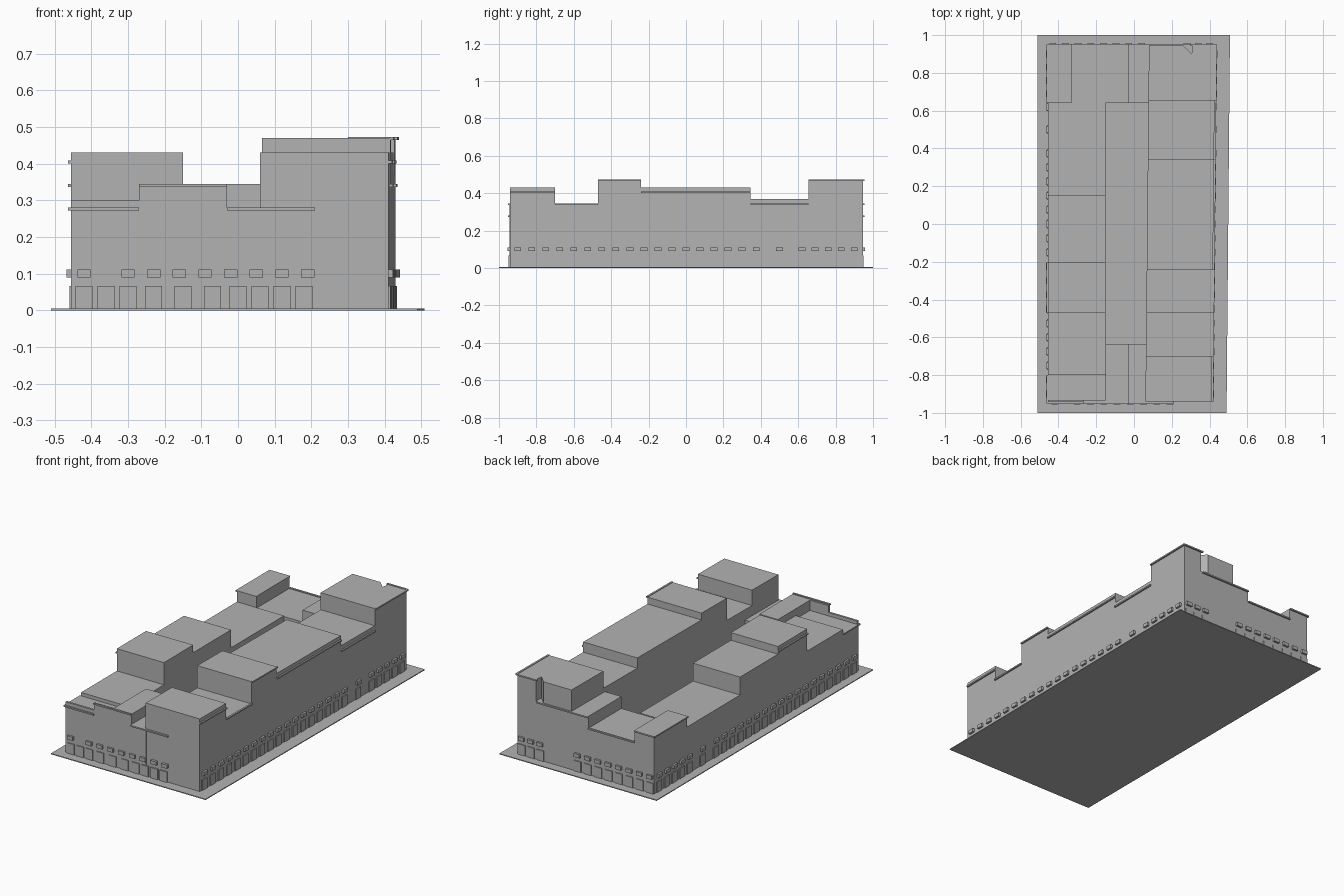
import bpy, bmesh

cube = bpy.data.objects.get("Cube")
if cube:
    bpy.data.objects.remove(cube, do_unlink=True)

grey = bpy.data.materials.new("plain_grey")
grey.use_nodes = True
grey.diffuse_color = (0.45, 0.45, 0.45, 1)
grey.node_tree.nodes["Principled BSDF"].inputs["Base Color"].default_value = (0.45, 0.45, 0.45, 1)


def finish(name, bm):
    bmesh.ops.recalc_face_normals(bm, faces=bm.faces)
    mesh = bpy.data.meshes.new(name)
    bm.to_mesh(mesh)
    bm.free()
    mesh.materials.append(grey)
    bpy.context.collection.objects.link(bpy.data.objects.new(name, mesh))


def add_prism(bm, points, z0, z1):
    """Upright prism over a footprint outline."""
    low = [bm.verts.new((x, y, z0)) for x, y in points]
    high = [bm.verts.new((x, y, z1)) for x, y in points]
    bm.faces.new(low)
    bm.faces.new(high)
    n = len(points)
    for i in range(n):
        j = (i + 1) % n
        bm.faces.new((low[i], low[j], high[j], high[i]))


def rect(x0, x1, y0, y1, slant=0):
    """Rectangle whose x sides may lean with y."""
    return [(x0 + slant * y0, y0), (x1 + slant * y0, y0),
            (x1 + slant * y1, y1), (x0 + slant * y1, y1)]


def block(name, points, z1, z0=0):
    bm = bmesh.new()
    add_prism(bm, points, z0, z1)
    finish(name, bm)


LEAN = 0.01
WEST, EAST, FRONT, BACK = -0.455, 0.42, -0.943, 0.945

# Ground slab
block("ground_slab", [(-0.51, -1), (0.49, -1), (0.508, 1), (-0.51, 1)], 0.005)

# West row of blocks, front to back: y start, y end, height
for i, (y0, y1, h) in enumerate([(FRONT, -0.8, 0.28), (-0.8, -0.47, 0.30), (-0.47, -0.2, 0.43),
                                 (-0.2, 0.15, 0.385), (0.15, 0.64, 0.28)]):
    block(f"west_block_{i + 1}", rect(WEST, -0.15, y0, y1), h)

# East row of blocks, slightly leaning in plan
for i, (y0, y1, h) in enumerate([(-0.94, -0.7, 0.43), (-0.7, -0.47, 0.34), (-0.47, -0.24, 0.47),
                                 (-0.24, 0.345, 0.43), (0.345, 0.655, 0.37)]):
    block(f"east_block_{i + 1}", rect(0.07, EAST, y0, y1, LEAN), h)

# Back east tower with a small notch in its back wall
block("back_tower_base", rect(0.07, EAST, 0.655, BACK, LEAN), 0.345)
a, b, c, d = rect(0.07, EAST, 0.655, BACK, LEAN)
block("back_tower_top", [a, b, c, (0.31, BACK), (0.305, 0.9), (0.26, BACK), d], 0.47, 0.345)

# Wings closing the courtyard
block("front_wing_high", rect(-0.15, -0.03, FRONT, -0.635), 0.34)
block("front_wing_low", rect(-0.03, 0.065, FRONT, -0.635), 0.28)
block("front_parapet", rect(-0.27, -0.15, FRONT, FRONT + 0.012), 0.34)
block("front_corner_parapet", rect(WEST, -0.27, FRONT, FRONT + 0.012), 0.3)
block("back_corner_block", rect(WEST, -0.33, 0.64, BACK), 0.345)
block("back_wing_low", rect(-0.33, -0.03, 0.64, BACK), 0.275)
block("back_wing_high", rect(-0.03, 0.08, 0.64, BACK), 0.345)


# Outline of a thin piece fixed to one of the four walls
def on_wall(wall, start, end, depth):
    if wall == "front":
        return rect(start, end, FRONT - depth, FRONT + 0.002)
    if wall == "back":
        return rect(start, end, BACK - 0.002, BACK + depth)
    if wall == "west":
        return rect(WEST - depth, WEST + 0.002, start, end)
    return rect(EAST - 0.002, EAST + depth, start, end, LEAN)


# Cornices: wall, start, end, height of the top
bands = [("front", -0.46, -0.27, 0.28), ("front", -0.27, -0.03, 0.345), ("front", -0.03, 0.21, 0.28),
         ("back", 0.3, 0.435, 0.473), ("back", -0.03, 0.3, 0.345), ("back", -0.33, -0.03, 0.28),
         ("back", -0.46, -0.33, 0.345),
         ("west", -0.95, -0.8, 0.28), ("west", -0.47, -0.2, 0.408), ("west", 0.64, 0.95, 0.345),
         ("east", -0.94, -0.7, 0.408), ("east", -0.7, -0.47, 0.345), ("east", -0.47, -0.24, 0.473),
         ("east", -0.24, 0.345, 0.408), ("east", 0.345, 0.655, 0.345), ("east", 0.655, 0.95, 0.473)]
bm = bmesh.new()
for wall, start, end, top in bands:
    add_prism(bm, on_wall(wall, start, end, 0.009), top - 0.008, top)
finish("cornices", bm)


def spaced(start, end, step):
    return [start + step * i for i in range(int((end - start) / step + 1.01))]


# Ledges above the ground floor, and doorways below them
side = spaced(-0.9, 0.38, 0.075) + [0.5] + spaced(0.62, 0.92, 0.07)
rows = {"front": [-0.42, -0.3] + spaced(-0.23, 0.19, 0.07),
        "back": spaced(-0.43, 0.04, 0.067) + [0.28, 0.34, 0.4],
        "west": side, "east": side}
doors = {"front": [-0.42, -0.36, -0.3, -0.23, -0.15, -0.07, 0, 0.06, 0.12, 0.18],
         "back": rows["back"], "west": side, "east": side}
for wall in rows:
    bm = bmesh.new()
    for p in rows[wall]:
        add_prism(bm, on_wall(wall, p - 0.018, p + 0.018, 0.012), 0.09, 0.111)
    finish(f"{wall}_ledges", bm)
    bm = bmesh.new()
    for p in doors[wall]:
        add_prism(bm, on_wall(wall, p - 0.023, p + 0.023, 0.005), 0.005, 0.066)
    finish(f"{wall}_doorways", bm)
